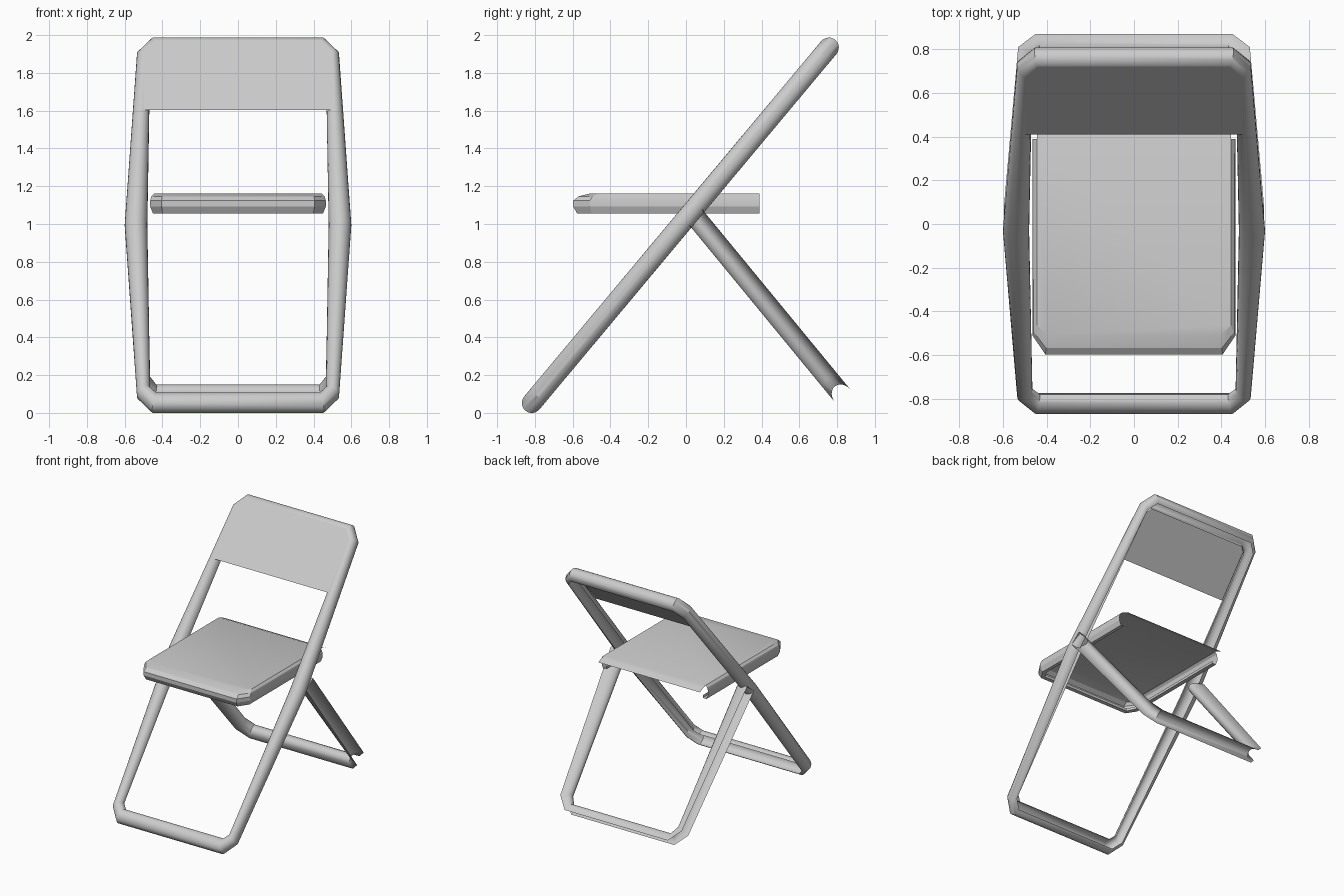
import bpy
from math import sin, cos, radians
from mathutils import Vector

if "Cube" in bpy.data.objects:
    bpy.data.objects.remove(bpy.data.objects["Cube"])


def make(name, verts, faces, angle=35):
    me = bpy.data.meshes.new(name)
    me.from_pydata(verts, [], faces)
    me.validate()
    ob = bpy.data.objects.new(name, me)
    bpy.context.collection.objects.link(ob)
    bpy.ops.object.select_all(action='DESELECT')
    ob.select_set(True)
    bpy.context.view_layer.objects.active = ob
    bpy.ops.object.mode_set(mode='EDIT')
    bpy.ops.mesh.select_all(action='SELECT')
    bpy.ops.mesh.normals_make_consistent(inside=False)
    bpy.ops.object.mode_set(mode='OBJECT')
    bpy.ops.object.shade_smooth_by_angle(angle=radians(angle))
    return ob


def bridge(rows, cols, closed):
    """Quads between consecutive rows of vertices."""
    faces = []
    for i in range(rows if closed else rows - 1):
        a, b = i * cols, ((i + 1) % rows) * cols
        faces += [(a + j, a + j + 1, b + j + 1, b + j) for j in range(cols - 1)]
    return faces


def channel(name, stations, profile, place, closed):
    """Sweep an open channel; each station has an outer and an inner point."""
    verts = []
    for outer, inner in stations:
        o, i = Vector(outer), Vector(inner)
        for s, n in profile:
            p = i + (o - i) * s
            verts.append(place(p.x, p.y, n))
    faces = bridge(len(stations), len(profile), closed)
    if not closed:  # end caps
        k, total = len(profile), len(verts)
        faces += [tuple(range(k)), tuple(range(total - k, total))]
    return make(name, verts, faces)


def flip(stations, sx, st):
    return [((o[0] * sx, o[1] * st), (i[0] * sx, i[1] * st)) for o, i in stations]


R = 0.053


# Main frame: tilted loop, round outside, open on the inner back side
def main_place(x, t, n):
    return (x, -0.03 + 0.641 * t + 0.767 * n, 1.0 + 0.767 * t - 0.641 * n)


mid = [((0.60, 0), (0.48, 0))]
corner = [((0.535, 1.18), (0.465, 1.13)), ((0.455, 1.28), (0.43, 1.17))]
up_right = mid + corner
up_left = flip(corner, -1, 1)[::-1] + flip(mid, -1, 1)
down_left = flip(corner, -1, -1)
down_right = flip(corner, 1, -1)[::-1]
arc = [radians(-180 + 270 * k / 18) for k in range(19)]
channel("main_frame", up_right + up_left + down_left + down_right,
        [(0.5 + 0.5 * cos(a), R * sin(a)) for a in arc], main_place, True)

# Backrest panel, flush with the front of the frame
panel = [(-0.50, 0.75), (0.50, 0.75), (0.50, 1.15), (0.44, 1.235),
         (-0.44, 1.235), (-0.50, 1.15)]
make("backrest", [main_place(x, t, -R) for x, t in panel], [tuple(range(6))])


# Rear leg: U-shaped half pipe opening outward
def rear_place(x, t, n):
    return (x, 0.045 + 0.635 * t + 0.772 * n, 1.05 - 0.772 * t + 0.635 * n)


leg = [((0.595, 0), (0.485, 0)), ((0.53, 1.14), (0.465, 1.11)),
       ((0.45, 1.235), (0.43, 1.17))]
half = [radians(-90 + 15 * k) for k in range(13)]
channel("rear_leg", leg + flip(leg, -1, 1)[::-1],
        [(1 - cos(b), R * sin(b)) for b in half], rear_place, False)


# Seat: flat top with a wall folded down on the sides and front
def outline(inset, front, z):
    right = [(0.465 - inset, 0.39, z), (0.465 - inset, -0.51 + 0.5 * front, z),
             (0.405 - 0.4 * inset, -0.598 + front, z)]
    return right + [(-x, y, c) for x, y, c in right[::-1]]


levels = [(0.022, 0.09, 1.168), (0.006, 0.03, 1.153), (0, 0, 1.13), (0, 0, 1.10),
          (0.015, 0.022, 1.062), (0.045, 0.05, 1.065), (0.045, 0.05, 1.085)]
rings = [outline(*lv) for lv in levels]
verts = [p for ring in rings for p in ring]
faces = bridge(len(rings), 6, False) + [tuple(range(6))]
# Back lip curling down
n = len(verts)
verts += [(x, y, z) for y, z in ((0.42, 1.158), (0.46, 1.14)) for x in (0.443, -0.443)]
faces += [(0, 5, n + 1, n), (n, n + 1, n + 3, n + 2)]
make("seat", verts, faces, 20)

# Rest everything on the ground
bpy.context.view_layer.update()
low = min((o.matrix_world @ v.co).z for o in bpy.data.objects for v in o.data.vertices)
for o in bpy.data.objects:
    o.location.z -= low
